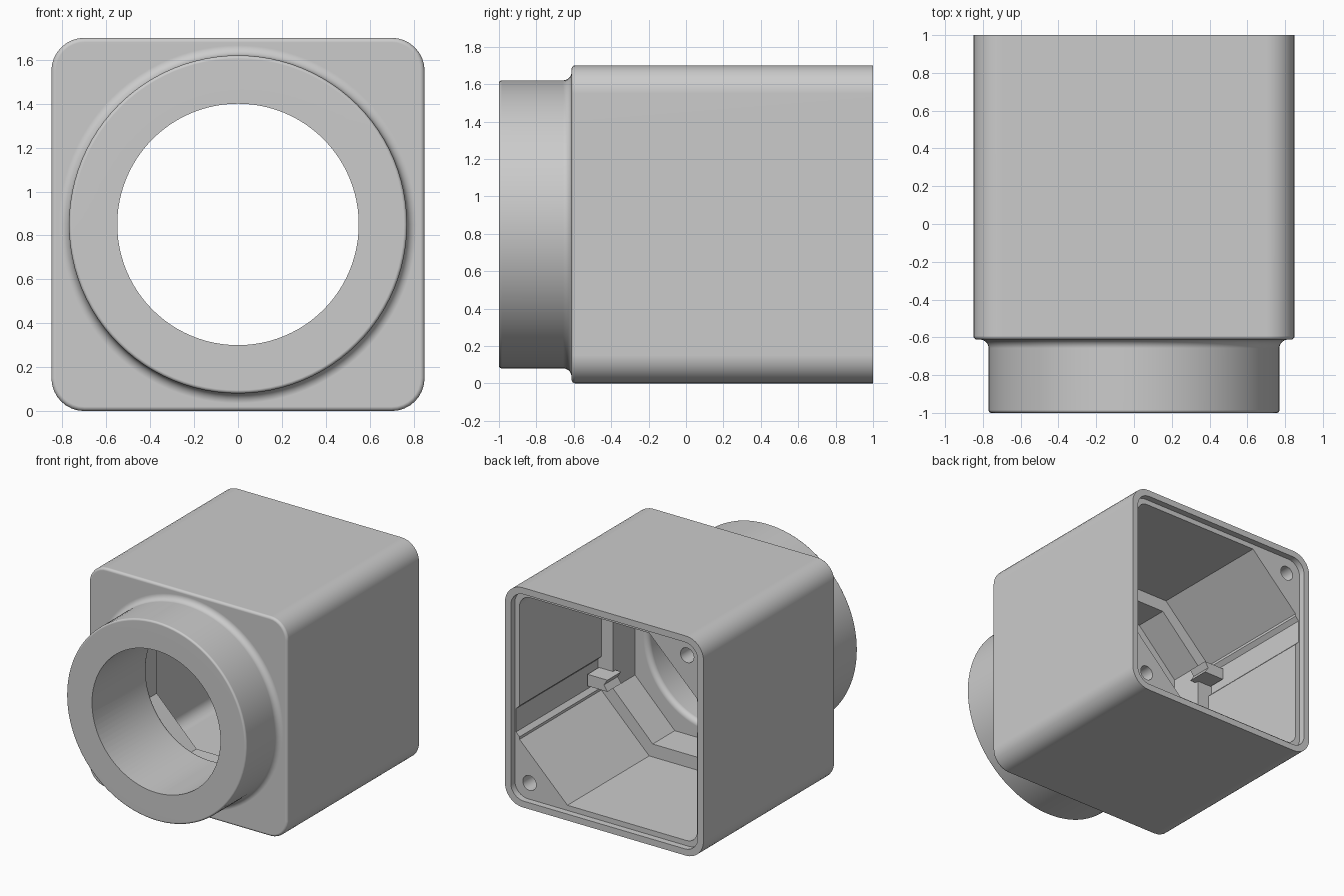
import bpy, bmesh
from math import sin, cos, pi, radians

if "Cube" in bpy.data.objects:
    bpy.data.objects.remove(bpy.data.objects["Cube"], do_unlink=True)

MID = 0.85  # height of the bore axis

grey = bpy.data.materials.new("light_grey")
grey.use_nodes = True
grey.diffuse_color = (0.6, 0.6, 0.6, 1)
grey.node_tree.nodes["Principled BSDF"].inputs["Base Color"].default_value = (0.6, 0.6, 0.6, 1)


def arc(cx, cy, r, a0, a1, n=8):
    return [(cx + r * cos(radians(a0 + (a1 - a0) * i / n)),
             cy + r * sin(radians(a0 + (a1 - a0) * i / n))) for i in range(n + 1)]


def rounded_square(h, r):
    c = h - r
    return [p for k, (sx, sy) in enumerate([(1, 1), (-1, 1), (-1, -1), (1, -1)])
            for p in arc(sx * c, sy * c, r, 90 * k, 90 * k + 90)]


def half_turn(points):
    return points + [(-x, -z) for x, z in points]


def finish(name, bm):
    bmesh.ops.recalc_face_normals(bm, faces=bm.faces)
    mesh = bpy.data.meshes.new(name)
    bm.to_mesh(mesh)
    bm.free()
    mesh.materials.append(grey)
    ob = bpy.data.objects.new(name, mesh)
    bpy.context.collection.objects.link(ob)
    return ob


def prism(name, outline, y0, y1, bevel=0):
    """Extrude an (x, z) outline about the bore axis from y0 to y1."""
    bm = bmesh.new()
    front = bm.faces.new([bm.verts.new((x, y0, z + MID)) for x, z in outline])
    back = bmesh.ops.extrude_face_region(bm, geom=[front], use_keep_orig=True)
    verts = [v for v in back["geom"] if isinstance(v, bmesh.types.BMVert)]
    bmesh.ops.translate(bm, verts=verts, vec=(0, y1 - y0, 0))
    if bevel:
        bmesh.ops.recalc_face_normals(bm, faces=bm.faces)
        bmesh.ops.bevel(bm, geom=list(front.edges), offset=bevel, segments=4,
                        profile=0.5, affect='EDGES')
    return finish(name, bm)


def lathe(name, outline, cx=0, cz=0, steps=96):
    """Spin an (r, y) outline about an axis parallel to y."""
    bm = bmesh.new()
    vs = [bm.verts.new((cx + r, y, cz + MID)) for r, y in outline]
    es = [bm.edges.new(pair) for pair in zip(vs, vs[1:])]
    bmesh.ops.spin(bm, geom=vs + es, cent=(cx, 0, cz + MID), axis=(0, 1, 0),
                   angle=2 * pi, steps=steps, use_merge=True)
    bmesh.ops.remove_doubles(bm, verts=bm.verts, dist=1e-5)
    return finish(name, bm)


def combine(target, tool, operation):
    bpy.context.view_layer.objects.active = target
    mod = target.modifiers.new(tool.name, 'BOOLEAN')
    mod.operation, mod.solver, mod.object = operation, 'EXACT', tool
    bpy.ops.object.modifier_apply(modifier=mod.name)
    bpy.data.objects.remove(tool, do_unlink=True)


# Square body with a softened front edge
housing = prism("housing", rounded_square(0.85, 0.15), -0.612, 1, bevel=0.02)

# Round collar with a cove where it meets the body
collar = lathe("collar", [(0, -1)] + arc(0.755, -0.985, 0.015, -90, 0, 4)
               + arc(0.815, -0.657, 0.045, 180, 90) + [(0.815, -0.5), (0, -0.5)])
combine(housing, collar, 'UNION')

# Seat for the lid around the open back
combine(housing, prism("lid_seat", rounded_square(0.8, 0.11), 0.95, 1.1), 'DIFFERENCE')

# Main cavity: two chamfered screw corners and a shallow groove in each side
cavity = half_turn([(0.35, -0.76), (0.76, -0.36), (0.76, -0.34), (0.79, -0.31),
                    (0.79, -0.13), (0.76, -0.1)] + arc(0.67, 0.67, 0.09, 0, 90))
combine(housing, prism("cavity", cavity, -0.05, 1.05), 'DIFFERENCE')

# Deep eight-sided pocket inside the ledge
pocket = half_turn([(0.32, -0.66), (0.66, -0.32), (0.66, 0.32), (0.32, 0.66)])
combine(housing, prism("pocket", pocket, -0.32, 0.1), 'DIFFERENCE')

# Through bore with a rounded inner mouth
combine(housing, lathe("bore", [(0, -1.1), (0.55, -1.1)]
                       + arc(0.59, -0.36, 0.04, 180, 90) + [(0.59, -0.2), (0, -0.2)]),
        'DIFFERENCE')

# Screw holes in the two chamfered corners
for s in (1, -1):
    hole = lathe("screw_hole", [(0, 0.6), (0.057, 0.65), (0.057, 1.1), (0, 1.1)],
                 0.675 * s, -0.675 * s, 32)
    combine(housing, hole, 'DIFFERENCE')

# Notched locating tabs standing on the ledge in line with the grooves
for s, side in ((1, "left"), (-1, "right")):
    outline = [(0.61, -0.28), (0.78, -0.28), (0.78, -0.19), (0.61, -0.19), (0.64, -0.235)]
    prism(side + "_tab", [(s * x, s * z) for x, z in outline], -0.08, 0.09)

# Smooth curved surfaces, keep real edges sharp and flats flat
bpy.ops.object.select_all(action='DESELECT')
housing.select_set(True)
bpy.context.view_layer.objects.active = housing
bpy.ops.object.shade_smooth_by_angle(angle=radians(30))
flat = housing.modifiers.new("even_normals", 'WEIGHTED_NORMAL')
flat.keep_sharp = True
